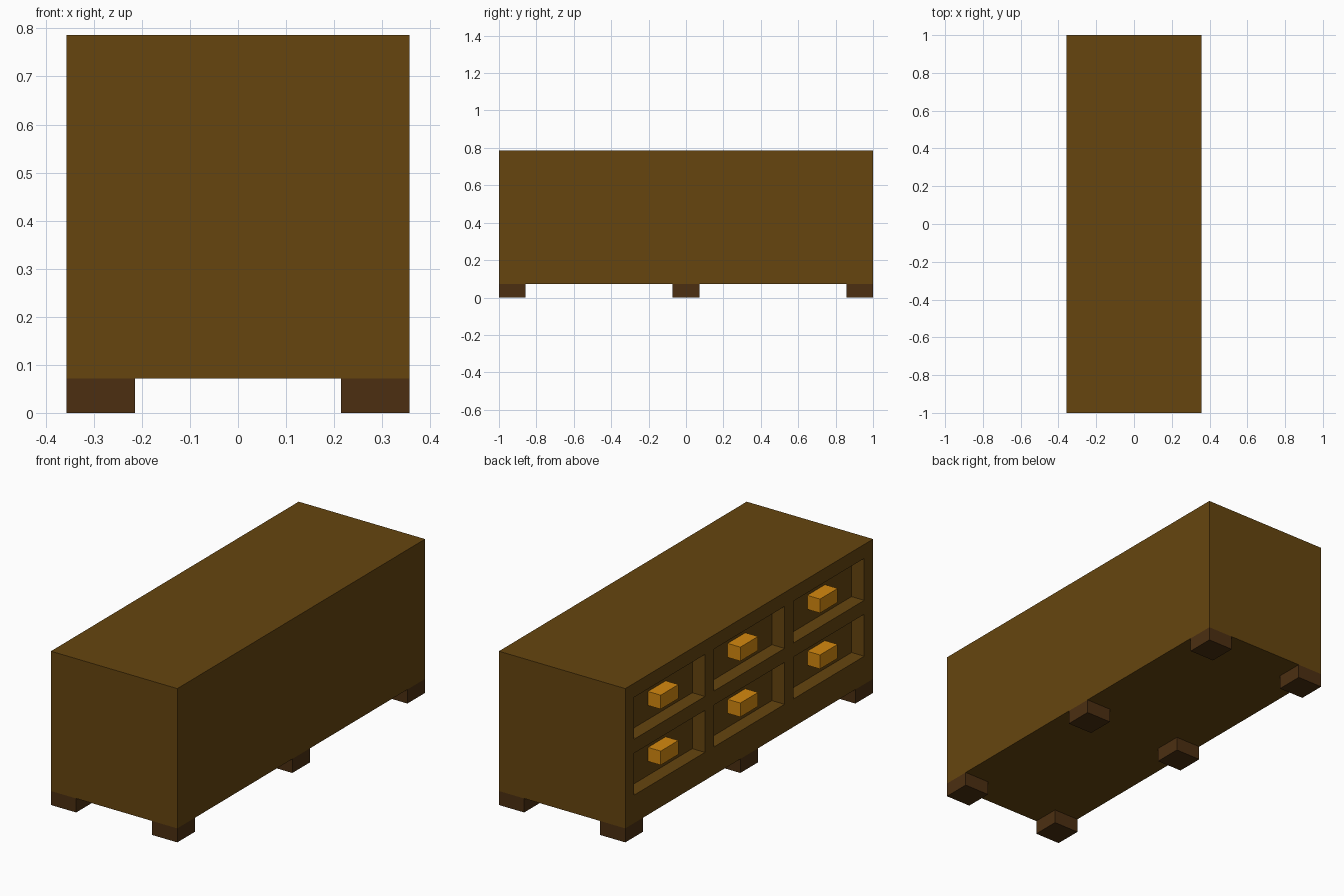
import bpy, bmesh
from mathutils import Vector

if "Cube" in bpy.data.objects:
    bpy.data.objects.remove(bpy.data.objects["Cube"])

U = 1 / 14                      # module: the whole cabinet sits on this grid
HALF_W, HALF_L = 5 * U, 14 * U  # half depth (x) and half length (y)
Z0, Z1 = U, 11 * U              # body bottom and top


def material(name, rgb):
    m = bpy.data.materials.new(name)
    m.diffuse_color = (*rgb, 1)
    m.use_nodes = True
    m.node_tree.nodes["Principled BSDF"].inputs["Base Color"].default_value = m.diffuse_color
    return m


WOOD = material("brown wood", (0.133, 0.0595, 0.0048))
DARK = material("dark brown wood", (0.0723, 0.0284, 0.0056))
BRASS = material("golden handle", (0.66, 0.25, 0.0048))


def box_bmesh(lo, hi):
    lo, hi = Vector(lo), Vector(hi)
    bm = bmesh.new()
    bmesh.ops.create_cube(bm, size=1)
    bmesh.ops.scale(bm, vec=hi - lo, verts=bm.verts)
    bmesh.ops.translate(bm, vec=(lo + hi) / 2, verts=bm.verts)
    return bm


def finish(name, bm, mat):
    mesh = bpy.data.meshes.new(name)
    bm.to_mesh(mesh)
    bm.free()
    mesh.materials.append(mat)
    obj = bpy.data.objects.new(name, mesh)
    bpy.context.collection.objects.link(obj)
    return obj


# Drawer layout on the -x side: three columns, two rows
columns = [(c - 4 * U, c + 4 * U) for c in (-9 * U, 0, 9 * U)]
rows = [(Z1 - 4 * U, Z1 - U), (Z1 - 8 * U, Z1 - 5 * U)]

# Body: cut the grid lines, then sink the drawer openings
bm = box_bmesh((-HALF_W, -HALF_L, Z0), (HALF_W, HALF_L, Z1))
cuts = [((0, y, 0), (0, 1, 0)) for col in columns for y in col]
cuts += [((0, 0, z), (0, 0, 1)) for row in rows for z in row]
for co, no in cuts:
    bmesh.ops.bisect_plane(bm, geom=bm.verts[:] + bm.edges[:] + bm.faces[:],
                           plane_co=co, plane_no=no)
bm.normal_update()


def in_opening(face):
    c = face.calc_center_median()
    return (face.normal.x < -0.9
            and any(a < c.y < b for a, b in columns)
            and any(a < c.z < b for a, b in rows))


openings = [f for f in bm.faces if in_opening(f)]
bmesh.ops.inset_individual(bm, faces=openings, thickness=0, depth=-U)
finish("cabinet_body", bm, WOOD)

# Handles: one block centred in each recess, flush with the side
for a, b in columns:
    for c, d in rows:
        y, z = (a + b) / 2, (c + d) / 2
        finish("drawer_handle",
               box_bmesh((-HALF_W, y - U, z - U / 2),
                         (-HALF_W + U, y + U, z + U / 2)), BRASS)

# Feet: three pairs along the length
for x in (-4 * U, 4 * U):
    for y in (-13 * U, 0, 13 * U):
        finish("foot", box_bmesh((x - U, y - U, 0), (x + U, y + U, Z0)), DARK)
